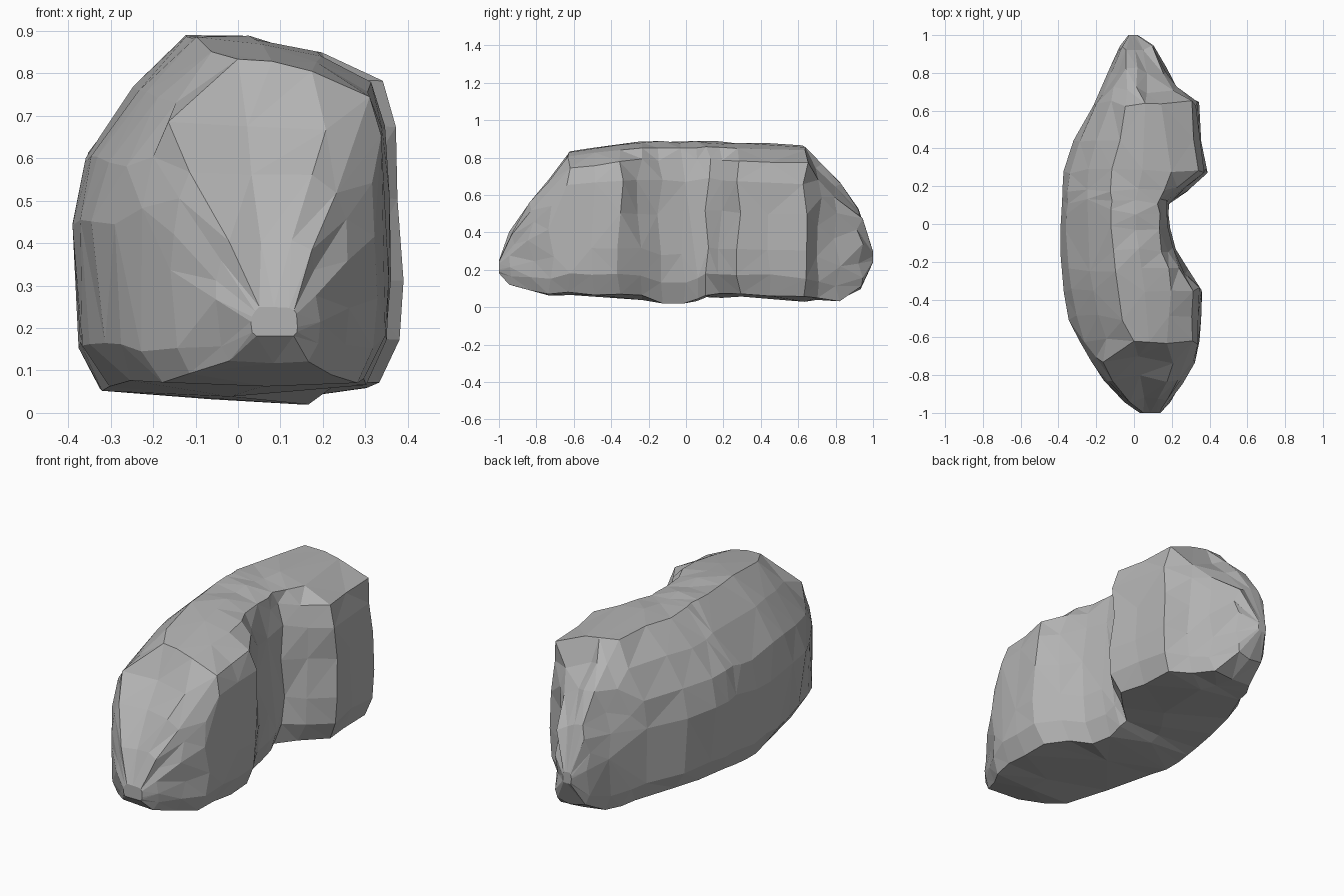
import bpy, bmesh, math, random
from mathutils import Vector

random.seed(7)
cube = bpy.data.objects.get("Cube")
if cube:
    bpy.data.objects.remove(cube, do_unlink=True)

stone = bpy.data.materials.new("grey stone")
stone.use_nodes = True
stone.diffuse_color = (0.45, 0.45, 0.45, 1)
stone.node_tree.nodes["Principled BSDF"].inputs["Base Color"].default_value = (0.45, 0.45, 0.45, 1)

# Slices from front to back:
# y, left x, right x, bottom, top, left shoulder x, right shoulder x
slices = [
    (-1.0, .03, .14, .18, .25, .05, .12),
    (-.93, -.05, .19, .12, .41, -.02, .13),
    (-.83, -.16, .26, .085, .575, -.11, .17),
    (-.72, -.24, .325, .065, .69, -.16, .21),
    (-.62, -.295, .35, .06, .84, .0, .17),
    (-.50, -.34, .352, .055, .855, -.06, .18),
    (-.35, -.372, .36, .05, .875, -.08, .20),
    (-.25, -.383, .285, .04, .885, -.10, .18),
    (-.14, -.388, .22, .0, .89, -.11, .15),
    (-.02, -.39, .188, .0, .89, -.12, .14),
    (.06, -.388, .19, .025, .89, -.12, .14),
    (.12, -.385, .185, .05, .89, -.12, .13),
    (.18, -.38, .28, .05, .885, -.12, .16),
    (.28, -.367, .388, .05, .88, -.12, .20),
    (.45, -.322, .358, .045, .875, -.08, .19),
    (.64, -.218, .342, .035, .862, -.04, .15),
    (.71, -.18, .235, .03, .77, -.04, .07),
    (.81, -.13, .175, .02, .66, -.04, .07),
    (.93, -.08, .105, .10, .52, -.04, .05),
    (1.0, -.03, .02, .24, .30, -.02, .01),
]


def outline(y, left, right, low, high, near, far):
    """Closed rock slice: sloping left flank, chamfered shoulder, steep right wall."""
    w, h, s = right - left, high - low, near - left
    pts = [(left, .5), (left + .12 * s, .67), (left + .52 * s, .85), (near, 1),
           ((near + far) / 2, .99), (far, .965),
           (right - .07 * w, .885), (right - .02 * w, .76), (right - .01 * w, .55),
           (right, .32), (right - .01 * w, .15), (right - .08 * w, .02)]
    loop = [Vector((x, y, low + v * h)) for x, v in pts]
    # Underside and lower left bevel sit a little above the lowest rim
    base = max(low, .035)
    loop += [Vector((left + .55 * w, y, base)),
             Vector((left + .12 * w, y, base + .02 * h)),
             Vector((left + .03 * w, y, base + .14 * h))]
    return loop


# Loft the slices into one closed body
bm = bmesh.new()
rings = [[bm.verts.new(p) for p in outline(*s)] for s in slices]
for a, b in zip(rings, rings[1:]):
    n = len(a)
    for i in range(n):
        j = (i + 1) % n
        bm.faces.new((a[i], a[j], b[j], b[i]))
bm.faces.new(rings[0])
bm.faces.new(rings[-1])

# Roughen the surface within the overall bounds, keeping the tips in place
for ring in rings[1:-1]:
    for v in ring:
        v.co += Vector((random.uniform(-.006, .006), random.uniform(-.018, .018),
                        random.uniform(-.008, .008)))
        v.co.x = min(max(v.co.x, -.39), .39)
        v.co.z = min(max(v.co.z, 0), .89)

# Chipped hollows on the front face
for chip in (rings[2][4], rings[3][4]):
    chip.co += Vector((0, .02, -.01))

# Merge nearly flat neighbours into larger irregular facets
bmesh.ops.recalc_face_normals(bm, faces=bm.faces)
bmesh.ops.triangulate(bm, faces=bm.faces, quad_method='SHORT_EDGE')
bmesh.ops.dissolve_limit(bm, angle_limit=math.radians(5), verts=bm.verts, edges=bm.edges)
bmesh.ops.triangulate(bm, faces=bm.faces)

mesh = bpy.data.meshes.new("boulder")
bm.to_mesh(mesh)
bm.free()
mesh.materials.append(stone)
boulder = bpy.data.objects.new("boulder", mesh)
bpy.context.collection.objects.link(boulder)
